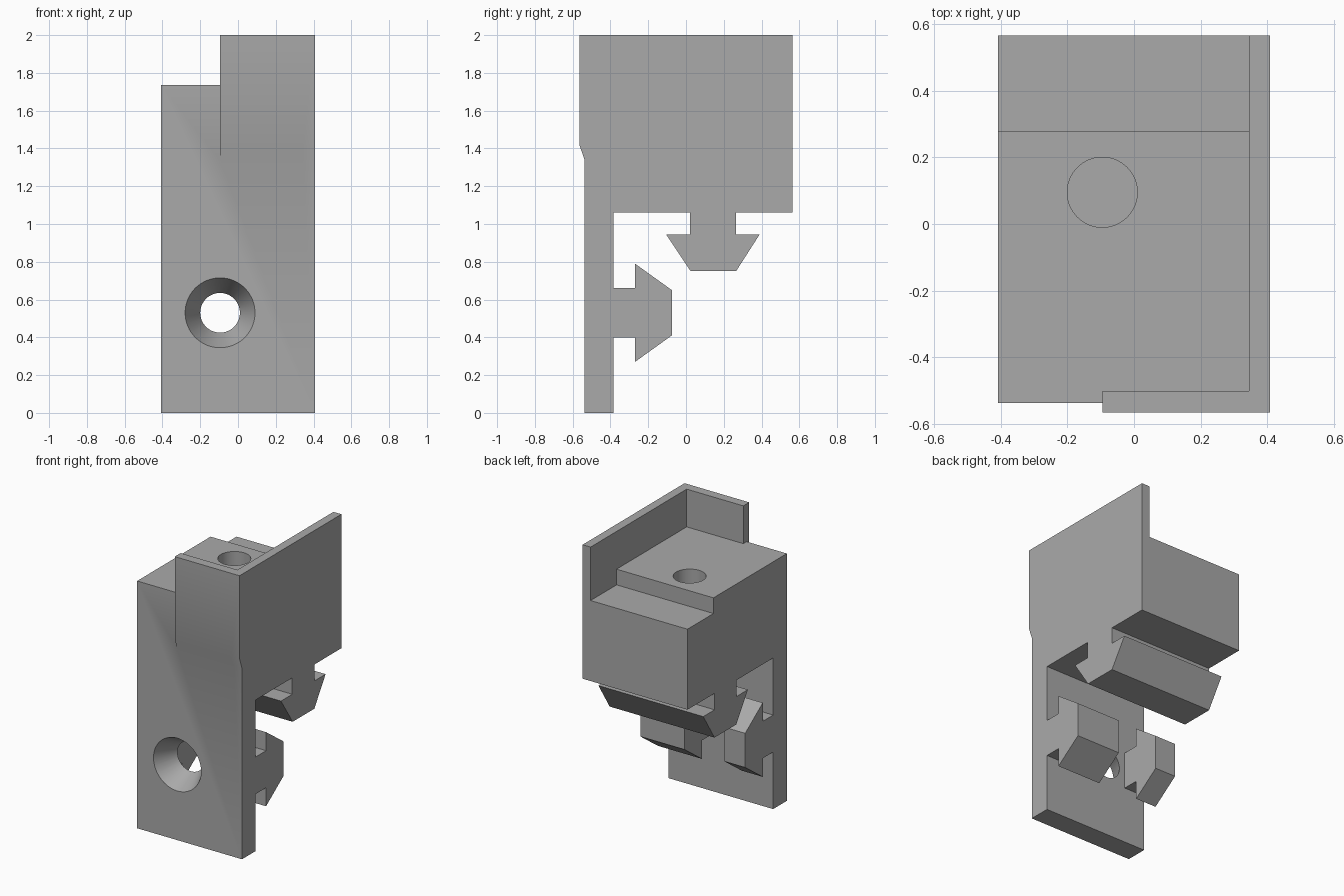
import bpy, bmesh
from mathutils import Matrix
from math import radians

if "Cube" in bpy.data.objects:
    bpy.data.objects.remove(bpy.data.objects["Cube"])

grey = bpy.data.materials.new("plain grey")
grey.use_nodes = True
grey.diffuse_color = (0.4, 0.4, 0.4, 1)
grey.node_tree.nodes["Principled BSDF"].inputs["Base Color"].default_value = (0.4, 0.4, 0.4, 1)


def make_object(name, bm):
    bmesh.ops.recalc_face_normals(bm, faces=bm.faces)
    mesh = bpy.data.meshes.new(name)
    bm.to_mesh(mesh)
    bm.free()
    mesh.materials.append(grey)
    ob = bpy.data.objects.new(name, mesh)
    bpy.context.collection.objects.link(ob)
    return ob


def extrude_profile(name, x0, x1, points):
    """Side profile of (y, z) points, extruded across x."""
    bm = bmesh.new()
    face = bm.faces.new([bm.verts.new((x0, y, z)) for y, z in points])
    new = bmesh.ops.extrude_face_region(bm, geom=[face])["geom"]
    bmesh.ops.translate(bm, vec=(x1 - x0, 0, 0),
                        verts=[v for v in new if isinstance(v, bmesh.types.BMVert)])
    return make_object(name, bm)


def cone(name, r1, r2, depth, matrix):
    bm = bmesh.new()
    bmesh.ops.create_cone(bm, cap_ends=True, segments=64, radius1=r1, radius2=r2,
                          depth=depth, matrix=matrix)
    return make_object(name, bm)


def combine(target, other, operation):
    mod = target.modifiers.new("combine", "BOOLEAN")
    mod.operation, mod.solver, mod.object = operation, "EXACT", other
    bpy.context.view_layer.objects.active = target
    bpy.ops.object.modifier_apply(modifier=mod.name)
    bpy.data.objects.remove(other)


LEFT, RIGHT = 0.407, -0.407
HOLE_X = -0.095

# Front plate, stepped block and the dovetail rail under it
bracket = extrude_profile("bracket", RIGHT, LEFT, [
    (-0.537, 0), (-0.385, 0), (-0.385, 1.06), (0.02, 1.06), (0.02, 0.945),
    (-0.105, 0.945), (0.025, 0.75), (0.265, 0.75), (0.39, 0.945), (0.265, 0.945),
    (0.265, 1.06), (0.565, 1.06), (0.565, 1.625), (0.277, 1.625),
    (0.277, 1.735), (-0.537, 1.735)])

# Tall side wall and the raised front lip
front_edge = [(-0.537, 1.34), (-0.565, 1.42), (-0.565, 2)]
wall = extrude_profile("side_wall", 0.345, LEFT,
                       front_edge + [(0.565, 2), (0.565, 1.34)])
lip = extrude_profile("front_lip", HOLE_X, LEFT,
                      front_edge + [(-0.5, 2), (-0.5, 1.34)])
combine(wall, lip, "UNION")
combine(bracket, wall, "UNION")

# Two dovetail lugs on the back of the plate, either side of the screw hole
lug_profile = [(-0.4, 0.4), (-0.27, 0.4), (-0.27, 0.27), (-0.075, 0.41),
               (-0.075, 0.65), (-0.27, 0.79), (-0.27, 0.66), (-0.4, 0.66)]
for name, x0, x1 in (("right_lug", RIGHT, -0.245), ("left_lug", 0.065, LEFT)):
    combine(bracket, extrude_profile(name, x0, x1, lug_profile), "UNION")

# Countersunk screw hole through the plate
along_y = Matrix.Rotation(radians(-90), 4, "X")
combine(bracket, cone("countersink", 0.185, 0.105, 0.152,
        Matrix.Translation((HOLE_X, -0.461, 0.53)) @ along_y), "DIFFERENCE")
combine(bracket, cone("screw_hole", 0.105, 0.105, 0.2,
        Matrix.Translation((HOLE_X, -0.42, 0.53)) @ along_y), "DIFFERENCE")

# Blind hole in the top of the block
combine(bracket, cone("top_hole", 0.105, 0.105, 0.8,
        Matrix.Translation((HOLE_X, 0.095, 1.5))), "DIFFERENCE")

bpy.ops.object.select_all(action="DESELECT")
bracket.select_set(True)
bpy.context.view_layer.objects.active = bracket
bpy.ops.object.shade_smooth_by_angle(angle=radians(20))
